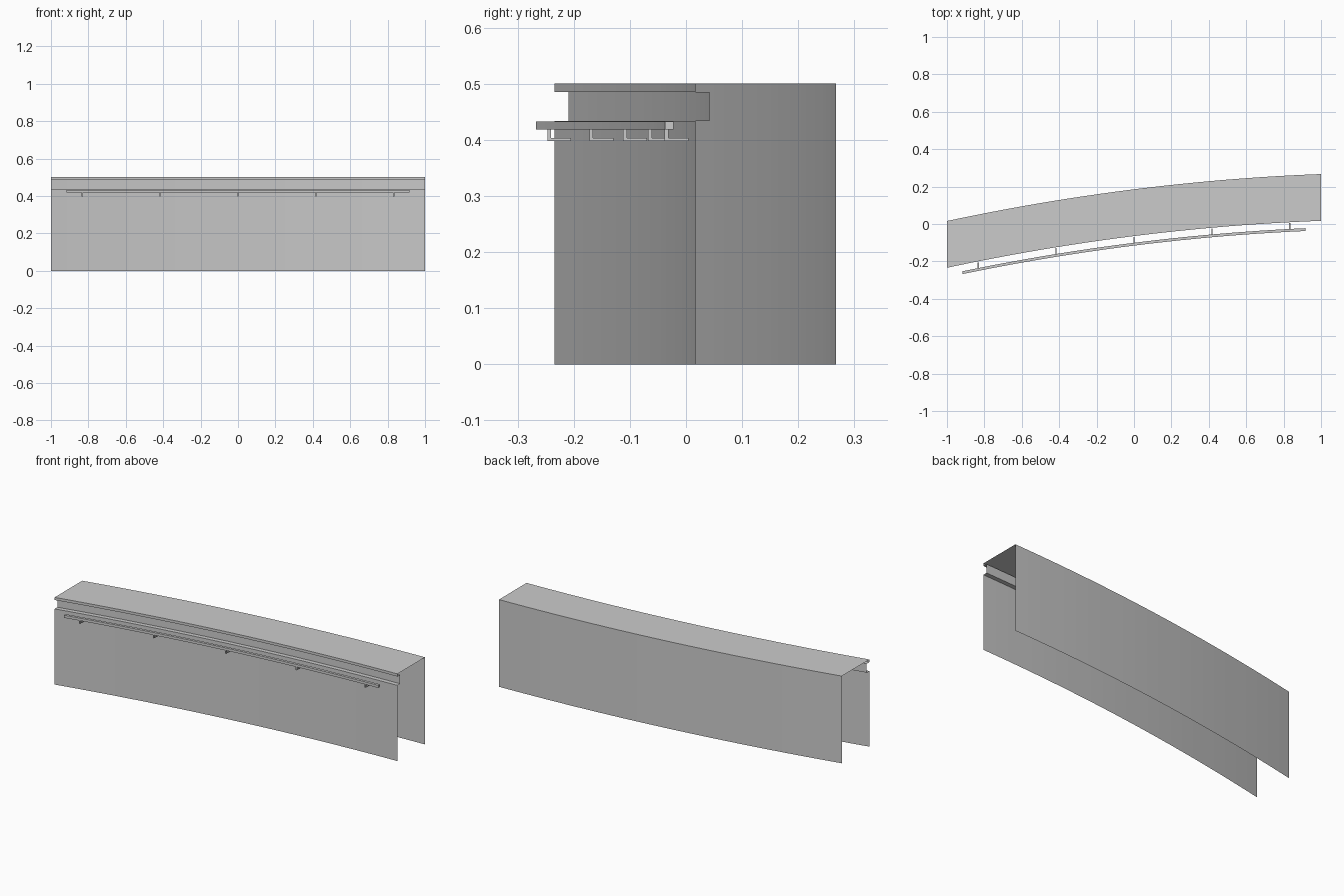
import bpy, bmesh

if "Cube" in bpy.data.objects:
    bpy.data.objects.remove(bpy.data.objects["Cube"])


def curve_y(x):
    # plan curve followed by the wall face and the rail
    return -0.0645 + 0.1255 * x - 0.044 * x * x


def make_object(name, bm):
    mesh = bpy.data.meshes.new(name)
    bm.to_mesh(mesh)
    bm.free()
    obj = bpy.data.objects.new(name, mesh)
    bpy.context.collection.objects.link(obj)
    return obj


def sweep(name, profile, x0, x1, steps, closed=False):
    # carry a (y offset, z) profile along the plan curve
    bm = bmesh.new()
    rings = []
    for i in range(steps + 1):
        x = x0 + (x1 - x0) * i / steps
        rings.append([bm.verts.new((x, curve_y(x) + dy, z)) for dy, z in profile])
    n = len(profile)
    for a, b in zip(rings, rings[1:]):
        for k in range(n if closed else n - 1):
            m = (k + 1) % n
            bm.faces.new((a[k], a[m], b[m], b[k]))
    if closed:
        bm.faces.new(rings[0][::-1])
        bm.faces.new(rings[-1])
        bmesh.ops.recalc_face_normals(bm, faces=bm.faces[:])
    return make_object(name, bm)


def extrude_x(name, outline, x, width):
    # solid with a (y, z) outline, centred on x
    bm = bmesh.new()
    face = bm.faces.new([bm.verts.new((x - width / 2, y, z)) for y, z in outline])
    out = bmesh.ops.extrude_face_region(bm, geom=[face])
    moved = [v for v in out["geom"] if isinstance(v, bmesh.types.BMVert)]
    bmesh.ops.translate(bm, verts=moved, vec=(width, 0, 0))
    bmesh.ops.recalc_face_normals(bm, faces=bm.faces[:])
    return make_object(name, bm)


# Open wall shell: back, top, lip, recessed band, front
sweep("wall_shell", [(0.25, 0), (0.25, 0.5), (0, 0.5), (0, 0.485), (0.025, 0.485),
                     (0.025, 0.434), (0, 0.434), (0, 0)], -1, 1, 24)

# Handrail in front of the wall
sweep("handrail", [(-0.036, 0.418), (-0.036, 0.433), (-0.051, 0.433), (-0.051, 0.418)],
      -0.917, 0.917, 22, closed=True)

# L-shaped brackets under the rail
for i in range(5):
    x = (i - 2) * 0.4167
    y = curve_y(x)
    extrude_x(f"rail_bracket_{i + 1}",
              [(y - 0.0475, 0.398), (y - 0.005, 0.398), (y - 0.005, 0.403),
               (y - 0.041, 0.403), (y - 0.041, 0.418), (y - 0.0475, 0.418)], x, 0.007)
